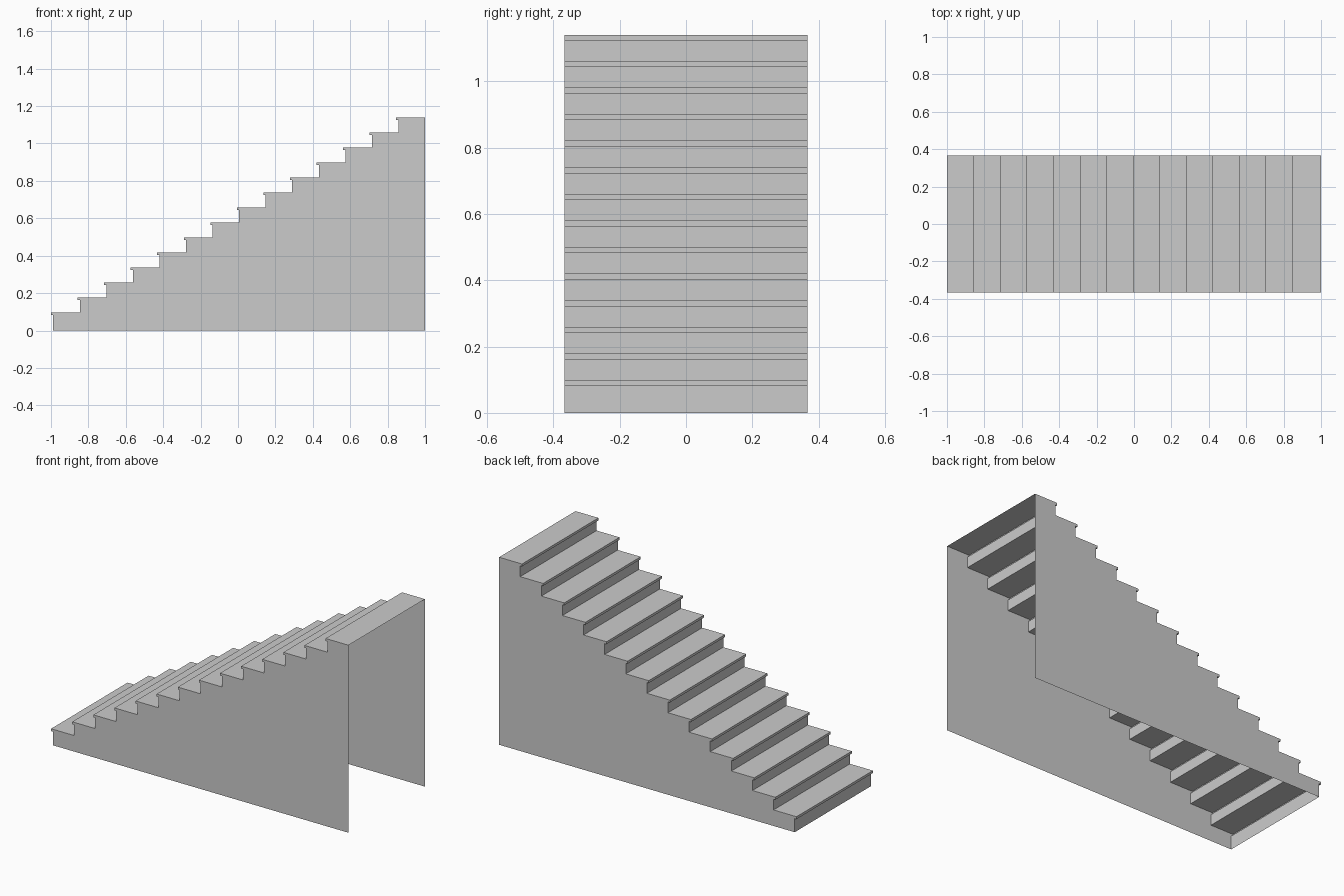
import bpy, bmesh

if "Cube" in bpy.data.objects:
    bpy.data.objects.remove(bpy.data.objects["Cube"])

STEPS = 14
RUN, RISE = 0.142, 0.0802      # tread pitch and riser pitch
FIRST_TOP = 0.0974             # height of the lowest tread
NOSE, NOSE_H = 0.012, 0.015    # overhanging lip
HALF_W = 0.367

# Stepped profile from the floor at the front to the top landing
profile = [(-1 + NOSE, 0)]
for i in range(STEPS):
    nose_x, top = -1 + i * RUN, FIRST_TOP + i * RISE
    end_x = 1.0 if i == STEPS - 1 else nose_x + RUN + NOSE
    profile += [(nose_x + NOSE, top - NOSE_H), (nose_x, top - NOSE_H),
                (nose_x, top), (end_x, top)]

bm = bmesh.new()
near = [bm.verts.new((x, -HALF_W, z)) for x, z in profile]
far = [bm.verts.new((x, HALF_W, z)) for x, z in profile]

# Treads, lips and risers as one thin folded sheet
for a, b, c, d in zip(near, near[1:], far[1:], far):
    bm.faces.new((d, c, b, a))

# Side walls; the bottom and the tall end stay open
for row, y in ((near, -HALF_W), (far, HALF_W)):
    corner = bm.verts.new((1, y, 0))
    bm.faces.new((row + [corner])[::-1] if y < 0 else row + [corner])

bmesh.ops.recalc_face_normals(bm, faces=bm.faces)
# Make the treads face outward
bm.normal_update()
top_face = max(bm.faces, key=lambda f: f.calc_center_median().z)
if top_face.normal.z < 0:
    bmesh.ops.reverse_faces(bm, faces=bm.faces)

mesh = bpy.data.meshes.new("staircase")
bm.to_mesh(mesh)
bm.free()
stairs = bpy.data.objects.new("staircase", mesh)
bpy.context.collection.objects.link(stairs)
